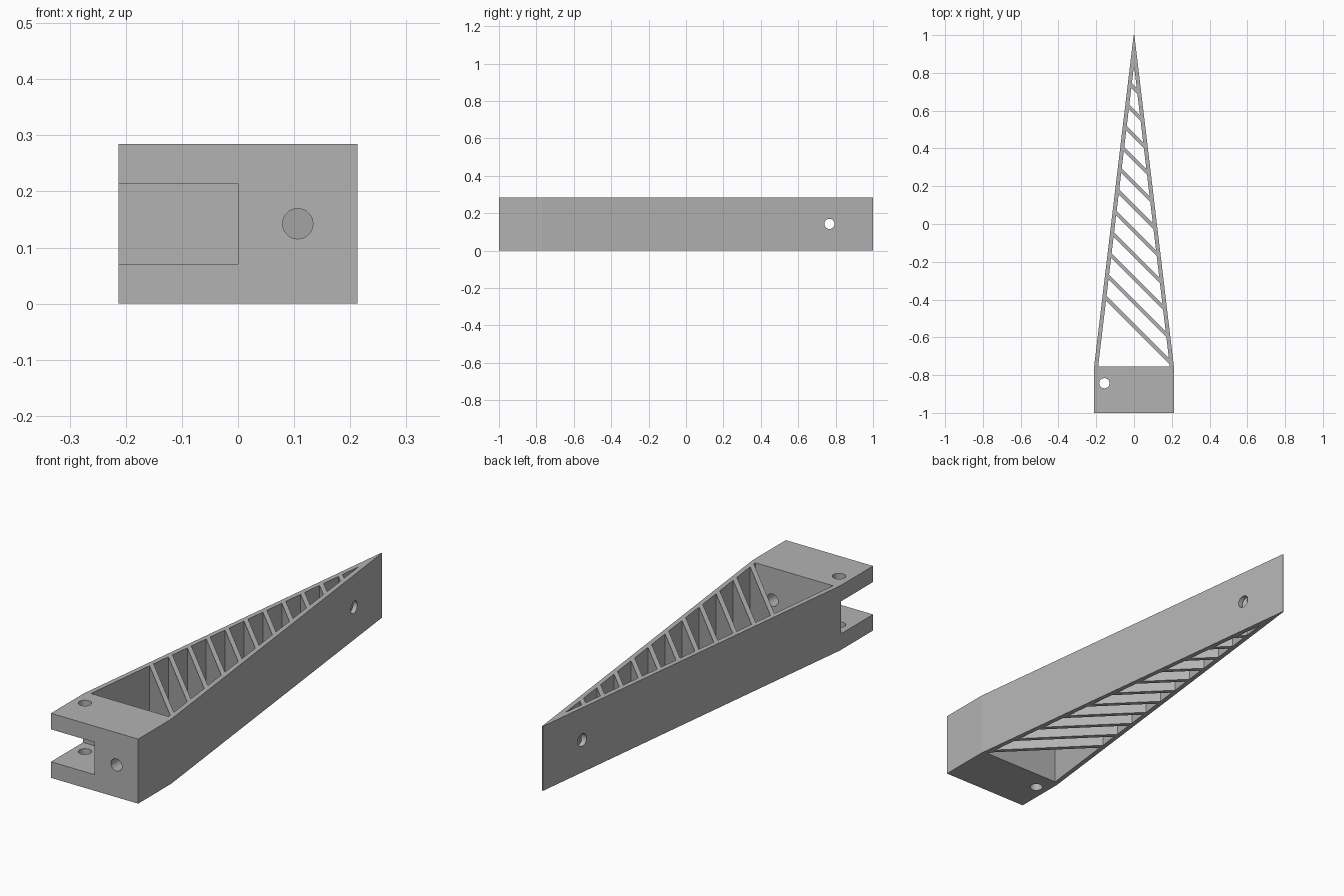
import bpy, bmesh, math
from mathutils import Matrix, Vector

if "Cube" in bpy.data.objects:
    bpy.data.objects.remove(bpy.data.objects["Cube"])

HEIGHT = 0.285
HALF = 0.213          # half width of the mounting block
BEND = -0.77          # where the block meets the taper
POCKET = -0.755       # start of the open truss
APEX = 0.84           # inner tip of the truss
SLOPE = 0.119         # inner wall x per y
RIBS, FIRST, STEP, RIB_HALF = 11, -0.54, 0.126, 0.0135

grey = bpy.data.materials.new("plain grey")
grey.use_nodes = True
colour = (0.45, 0.45, 0.45, 1)
grey.diffuse_color = colour
grey.node_tree.nodes["Principled BSDF"].inputs["Base Color"].default_value = colour


def add_object(name, bm):
    bmesh.ops.recalc_face_normals(bm, faces=bm.faces)
    mesh = bpy.data.meshes.new(name)
    bm.to_mesh(mesh)
    bm.free()
    mesh.materials.append(grey)
    obj = bpy.data.objects.new(name, mesh)
    bpy.context.collection.objects.link(obj)
    return obj


def prisms(name, outlines, z0, z1):
    """Upright prisms from plan outlines."""
    bm = bmesh.new()
    for outline in outlines:
        face = bm.faces.new([bm.verts.new((x, y, z0)) for x, y in outline])
        top = bmesh.ops.extrude_face_region(bm, geom=[face])["geom"]
        verts = [v for v in top if isinstance(v, bmesh.types.BMVert)]
        bmesh.ops.translate(bm, verts=verts, vec=(0, 0, z1 - z0))
    return add_object(name, bm)


def drill(name, centre, axis, length, radius=0.027):
    bm = bmesh.new()
    turn = Vector((0, 0, 1)).rotation_difference(Vector(axis)).to_matrix().to_4x4()
    bmesh.ops.create_cone(bm, cap_ends=True, segments=32, radius1=radius, radius2=radius,
                          depth=length, matrix=Matrix.Translation(centre) @ turn)
    return add_object(name, bm)


def wall_point(c, side):
    """Where the diagonal x + y = c meets an inner wall."""
    m = side * SLOPE
    y = (c - m * APEX) / (1 - m)
    return (m * (APEX - y), y)


# Solid outline: block and long taper
arm = prisms("tapered_truss_arm", [[(-HALF, -1), (HALF, -1), (HALF, BEND), (0.002, 1),
                                    (-0.002, 1), (-HALF, BEND)]], 0, HEIGHT)

# Open bays between the diagonal ribs
w = SLOPE * (APEX - POCKET)
start = [(-w, POCKET), (w, POCKET)]
bays = []
for i in range(RIBS):
    c = FIRST + i * STEP
    low, high = c - RIB_HALF, c + RIB_HALF
    bays.append(start + [wall_point(low, 1), wall_point(low, -1)])
    start = [wall_point(high, -1), wall_point(high, 1)]
bays.append(start + [(0, APEX)])

mid = HEIGHT / 2
cutters = [
    prisms("bay_cutter", bays, -0.1, HEIGHT + 0.1),
    # Side slot of the fork
    prisms("slot_cutter", [[(-0.3, -1.1), (0, -1.1), (0, -0.776), (-0.3, -0.776)]], 0.071, 0.214),
    # Pin hole, front hole and tip hole
    drill("pin_hole_cutter", (-0.157, -0.843, mid), (0, 0, 1), 0.6),
    drill("front_hole_cutter", (HALF / 2, -0.9, mid), (0, 1, 0), 0.4),
    drill("tip_hole_cutter", (0, 0.767, mid), (1, 0, 0), 0.4),
]
for cutter in cutters:
    cutter.hide_render = True
    mod = arm.modifiers.new(cutter.name, "BOOLEAN")
    mod.operation = "DIFFERENCE"
    mod.solver = "EXACT"
    mod.object = cutter

# Apply the cuts and drop the helpers
bpy.context.view_layer.update()
cut = bpy.data.meshes.new_from_object(arm.evaluated_get(bpy.context.evaluated_depsgraph_get()))
arm.modifiers.clear()
arm.data = cut
for cutter in cutters:
    bpy.data.objects.remove(cutter)

# Smooth the round holes, keep edges sharp
bpy.ops.object.select_all(action="DESELECT")
arm.select_set(True)
bpy.context.view_layer.objects.active = arm
bpy.ops.object.shade_smooth_by_angle(angle=math.radians(30))
# The shallow bend and the tip stay crisp
for edge in arm.data.edges:
    a, b = (arm.data.vertices[v].co for v in edge.vertices)
    if abs(a.z - b.z) > 0.9 * HEIGHT:
        edge.use_edge_sharp = True
